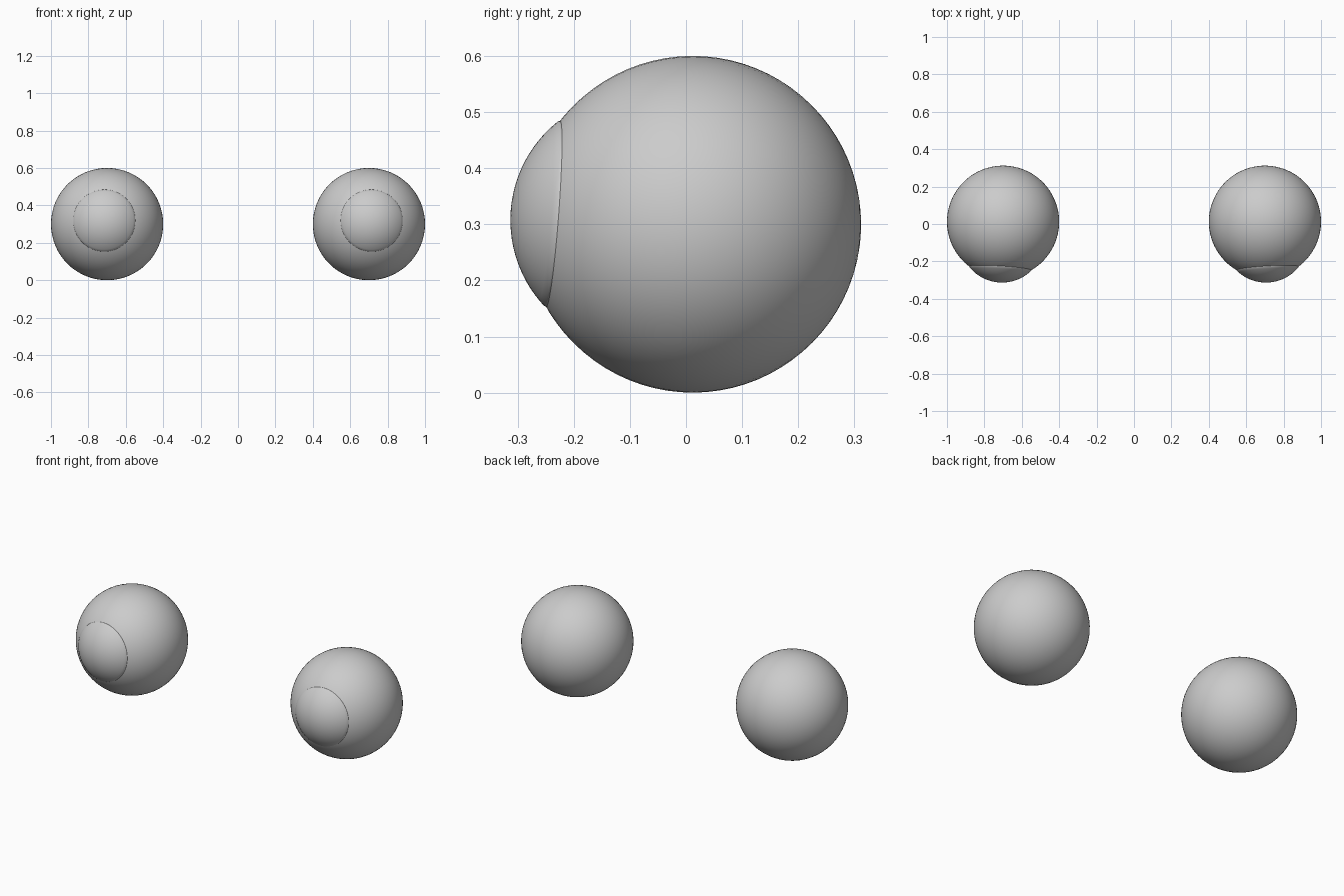
import bpy, bmesh, math
from mathutils import Vector, Matrix

if "Cube" in bpy.data.objects:
    bpy.data.objects.remove(bpy.data.objects["Cube"])

RADIUS = 0.30
RIM, RIM_H, APEX = 0.165, 0.2535, 0.3255   # cornea rim radius, rim height, apex height


def make_object(name, bm, matrix):
    bmesh.ops.recalc_face_normals(bm, faces=bm.faces)
    mesh = bpy.data.meshes.new(name)
    bm.to_mesh(mesh)
    bm.free()
    mesh.shade_smooth()
    obj = bpy.data.objects.new(name, mesh)
    obj.matrix_world = matrix
    bpy.context.collection.objects.link(obj)


def cornea_profile():
    # circular arc from apex to rim, then a small lip tucked into the eyeball
    h = APEX - RIM_H
    r = (RIM ** 2 + h ** 2) / (2 * h)
    end = math.asin(RIM / r)
    pts = [(r * math.sin(end * i / 14), APEX - r + r * math.cos(end * i / 14))
           for i in range(15)]
    return pts + [(RIM + 0.001, RIM_H - 0.003), (RIM, RIM_H - 0.007), (RIM - 0.006, RIM_H - 0.012)]


def build_eye(side, label):
    # gaze direction, turned slightly outward and upward
    gaze = Vector((side * 0.015, -0.2535, 0.019))
    matrix = (Matrix.Translation((side * 0.70, 0.012, RADIUS))
              @ gaze.to_track_quat('Z', 'Y').to_matrix().to_4x4())

    # eyeball
    bm = bmesh.new()
    bmesh.ops.create_uvsphere(bm, u_segments=64, v_segments=40, radius=RADIUS)
    make_object(label + "_eyeball", bm, matrix)

    # bulging cornea, lathed around the gaze axis
    bm = bmesh.new()
    verts = [bm.verts.new((x, 0, z)) for x, z in cornea_profile()]
    edges = [bm.edges.new(pair) for pair in zip(verts, verts[1:])]
    bmesh.ops.spin(bm, geom=verts + edges, cent=(0, 0, 0), axis=(0, 0, 1),
                   angle=2 * math.pi, steps=64)
    bmesh.ops.remove_doubles(bm, verts=bm.verts, dist=1e-5)
    make_object(label + "_cornea", bm, matrix)


build_eye(-1, "left")
build_eye(1, "right")
